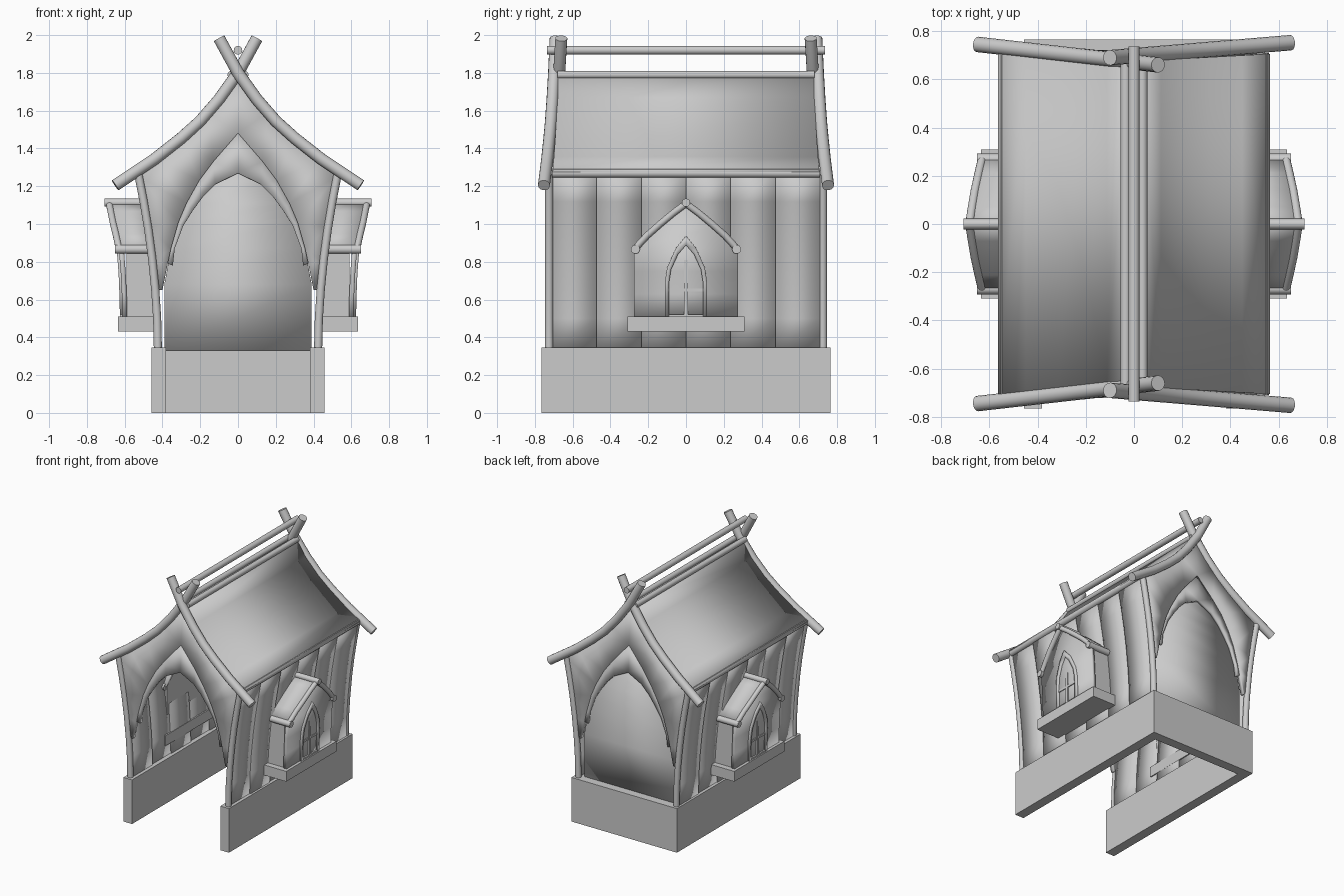
import bpy, bmesh, math
from mathutils import Vector

if "Cube" in bpy.data.objects:
    bpy.data.objects.remove(bpy.data.objects["Cube"])


def finish(name, bm, mirror="", thick=0):
    bmesh.ops.remove_doubles(bm, verts=bm.verts, dist=1e-5)
    bmesh.ops.recalc_face_normals(bm, faces=bm.faces)
    me = bpy.data.meshes.new(name)
    bm.to_mesh(me)
    bm.free()
    for p in me.polygons:
        p.use_smooth = True
    me.set_sharp_from_angle(angle=math.radians(30))
    ob = bpy.data.objects.new(name, me)
    bpy.context.collection.objects.link(ob)
    if mirror:
        m = ob.modifiers.new("mirror", 'MIRROR')
        m.use_axis = ("x" in mirror, "y" in mirror, False)
    if thick:
        s = ob.modifiers.new("thickness", 'SOLIDIFY')
        s.thickness, s.offset = thick, 0
    return ob


def sheet(name, rows, thick, mirror=""):
    """Quad sheet through rows of 3D points, given a thickness."""
    bm = bmesh.new()
    vs = [[bm.verts.new(p) for p in r] for r in rows]
    for a, b in zip(vs, vs[1:]):
        for i in range(len(a) - 1):
            bm.faces.new((a[i], a[i + 1], b[i + 1], b[i]))
    return finish(name, bm, mirror, thick)


def prism(name, low, high, mirror=""):
    """Closed solid between two matching outlines."""
    bm = bmesh.new()
    a = [bm.verts.new(p) for p in low]
    b = [bm.verts.new(p) for p in high]
    bm.faces.new(a)
    bm.faces.new(b)
    for i in range(len(a)):
        j = (i + 1) % len(a)
        bm.faces.new((a[i], a[j], b[j], b[i]))
    return finish(name, bm, mirror)


def box(name, x0, x1, y0, y1, z0, z1, mirror=""):
    c = [(x0, y0), (x1, y0), (x1, y1), (x0, y1)]
    return prism(name, [(x, y, z0) for x, y in c], [(x, y, z1) for x, y in c], mirror)


def pole(name, pts, r, mirror="", n=14):
    """Round pole along a path."""
    bm = bmesh.new()
    pts = [Vector(p) for p in pts]
    rings = []
    for i, p in enumerate(pts):
        d = pts[min(i + 1, len(pts) - 1)] - pts[max(i - 1, 0)]
        q = d.to_track_quat('Z', 'Y')
        rings.append([bm.verts.new(p + q @ Vector((r * math.cos(k * math.tau / n),
                      r * math.sin(k * math.tau / n), 0))) for k in range(n)])
    for a, b in zip(rings, rings[1:]):
        for k in range(n):
            j = (k + 1) % n
            bm.faces.new((a[k], a[j], b[j], b[k]))
    bm.faces.new(rings[0])
    bm.faces.new(rings[-1])
    return finish(name, bm, mirror)


# Stone base, open at the front
X, Y, T = 0.457, 0.765, 0.075
base = [(-X, -Y), (-X, Y), (X, Y), (X, -Y), (X - T, -Y), (X - T, Y - T), (T - X, Y - T), (T - X, -Y)]
prism("base", [(x, y, 0) for x, y in base], [(x, y, 0.345) for x, y in base])

# Curved plank side walls and corner posts
wall = [(.424, .33), (.428, .5), (.438, .65), (.455, .82), (.475, .97), (.5, 1.12), (.527, 1.26)]
for i in range(6):
    y0 = -0.71 + i * 0.2367
    off = 0.004 if i % 2 else -0.004
    sheet("wall_plank", [[(x + off, y0, z), (x + off, y0 + 0.2367, z)] for x, z in wall], 0.024, "x")
pole("corner_post", [(x, 0.725, z) for x, z in wall], 0.022, "xy")


# Gable ends, leaning inwards above the eaves
def gable_y(z):
    return 0.715 - 0.085 * max(0, z - 1.2)


def half(pts, inset=0):
    return [(x, gable_y(z) - inset, z) for x, z in pts]


outline = [(.415, .65), (.445, .8), (.475, .98), (.525, 1.25), (.44, 1.345), (.3, 1.455), (.16, 1.59), (0, 1.79)]
arch = [(.40, .65), (.372, .79), (.355, .87), (.315, 1.01), (.272, 1.11), (.205, 1.23), (.13, 1.33), (0, 1.48)]
inner = [(.345, .78), (.335, .87), (.29, .99), (.24, 1.07), (.185, 1.145), (.12, 1.21), (0, 1.268)]
sheet("gable_wall", [half(outline), half(arch)], 0.03, "xy")
sheet("arch_trim", [half(arch[1:], .008), half(inner, .008)], 0.03, "xy")
panel = [(.39, .33), (.39, .68)] + arch[2:]
sheet("back_panel", [[(-x, gable_y(z) - .025, z), (x, gable_y(z) - .025, z)] for x, z in panel], 0.02)

# Roof slopes
roof = [(.555, 1.268), (.44, 1.345), (.3, 1.455), (.2, 1.545), (.1, 1.66), (.02, 1.785)]
sheet("roof", [[(x, s * (.675 + .055 * x), z) for s in (-1, 1)] for x, z in roof], 0.03, "x")

# Eave, ridge and top poles
pole("eave_pole", [(.535, -.71, 1.27), (.535, .71, 1.27)], 0.025, "x")
pole("ridge_pole", [(.035, -.68, 1.79), (.035, .68, 1.79)], 0.021, "x")
pole("top_pole", [(0, -.737, 1.92), (0, .737, 1.92)], 0.023)

# Crossed gable beams
beam = [(.65, 1.205), (.56, 1.265), (.44, 1.345), (.3, 1.455), (.2, 1.545), (.1, 1.66), (0, 1.80), (-.1, 1.983)]
for side, tip, end in ((1, .69, .752), (-1, .66, .745)):
    pole("gable_beam", [(side * x, tip + (end - tip) * (x + .1) / .75, z) for x, z in beam], 0.032, "y")


# Bay window: body, leaning front and sill
def bay_x(z):
    return 0.60 + 0.13 * (z - 0.5) ** 2


pent = [(-.265, .47), (.265, .47), (.265, .87), (.14, .985), (0, 1.085), (-.14, .985), (-.265, .87)]
prism("bay_body", [(.43, y, z) for y, z in pent], [(.59, y, z) for y, z in pent], "x")
face = [(.275, .5), (.275, .63), (.275, .75), (.275, .87), (.145, .985), (0, 1.09)]
sheet("bay_front", [[(bay_x(z), -y, z), (bay_x(z), y, z)] for y, z in face], 0.026, "x")
box("bay_sill", .41, .635, -.31, .31, .43, .51, "x")

# Bay roof and its poles
edge = [(.635, .27, .87), (.65, .205, .94), (.665, .137, 1.0), (.677, .065, 1.06), (.687, 0, 1.108)]
sheet("bay_roof", [[(.43, y, z), (x, y, z)] for x, y, z in edge], 0.02, "xy")
pole("bay_front_beam", [(x - .005, y, z) for x, y, z in edge], 0.018, "xy")
pole("bay_eave_pole", [(.44, .268, .866), (.652, .268, .866)], 0.024, "xy")
pole("bay_ridge_pole", [(.45, 0, 1.113), (.708, 0, 1.113)], 0.022, "x")

# Pointed window frame and glazing bars
f_out = [(.112, .51), (.112, .69), (.1, .77), (.055, .87), (0, .938)]
f_in = [(.09, .51), (.09, .69), (.079, .76), (.042, .84), (0, .89)]
sheet("window_frame", [[(bay_x(z) + .014, y, z) for y, z in p] for p in (f_out, f_in)], 0.022, "xy")
box("window_bar_upright", .6, .626, -.01, .01, .51, .9, "x")
for z, w in ((.65, .092), (.78, .075)):
    box("window_bar_cross", .6, .622, -w, w, z - .008, z + .008, "x")
box("window_ledge", .6, .625, -.112, .112, .505, .522, "x")
